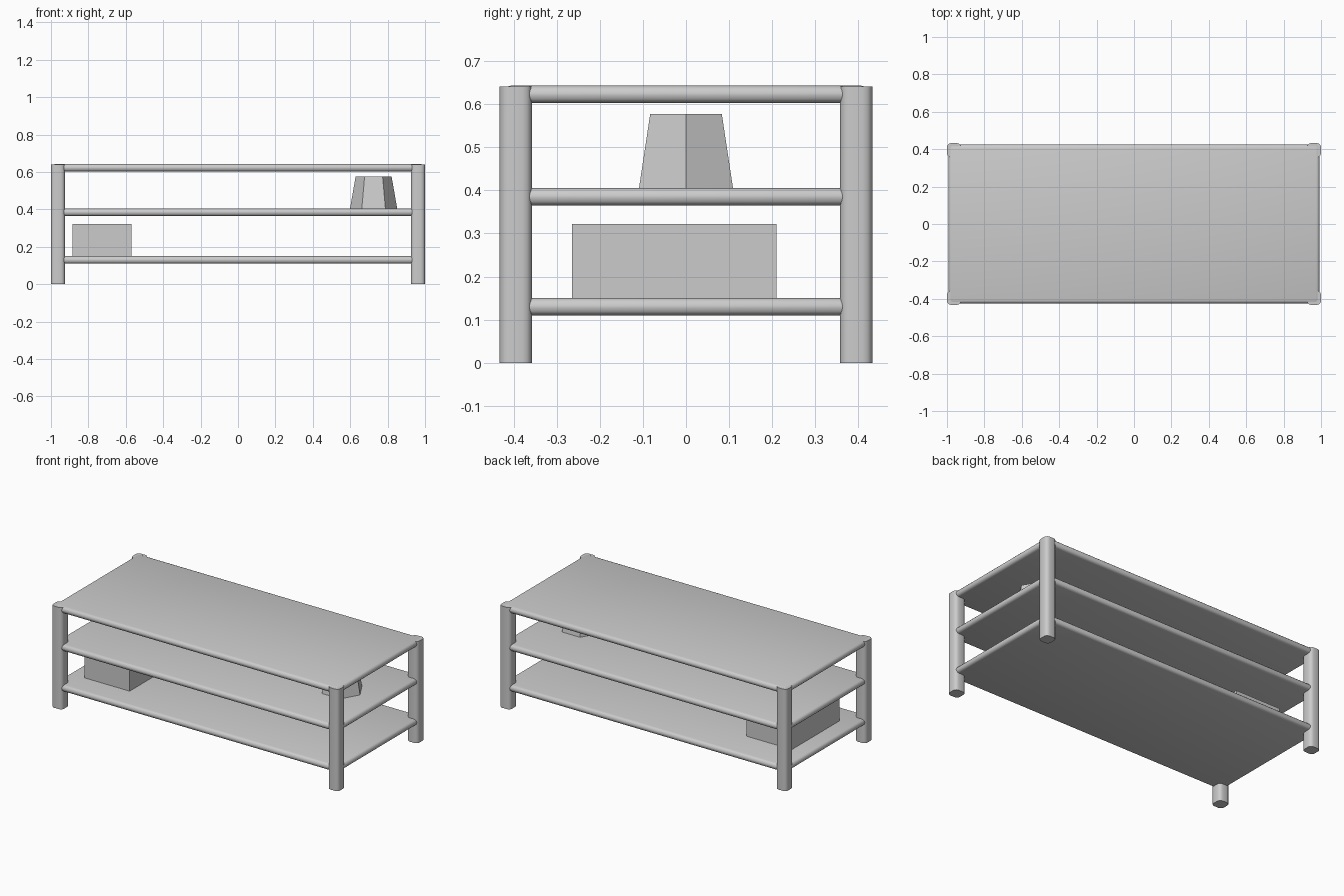
import bpy
import math

cube = bpy.data.objects.get("Cube")
if cube:
    bpy.data.objects.remove(cube, do_unlink=True)

grey = bpy.data.materials.new("plain_grey")
grey.use_nodes = True
grey.diffuse_color = (0.6, 0.6, 0.6, 1)
grey.node_tree.nodes["Principled BSDF"].inputs["Base Color"].default_value = (0.6, 0.6, 0.6, 1)


def box(name, low, high, bevel=0.0, segments=3, axes="xyz"):
    """Box between two corners, with optional rounding of edges along the given axes."""
    size = [b - a for a, b in zip(low, high)]
    bpy.ops.mesh.primitive_cube_add(size=1, location=[(a + b) / 2 for a, b in zip(low, high)])
    ob = bpy.context.object
    ob.name = name
    ob.scale = size
    bpy.ops.object.transform_apply(location=False, rotation=False, scale=True)
    ob.data.materials.append(grey)
    if bevel:
        weights = ob.data.attributes.new("bevel_weight_edge", "FLOAT", "EDGE")
        for edge in ob.data.edges:
            a, b = (ob.data.vertices[i].co for i in edge.vertices)
            along = max(range(3), key=lambda i: abs((a - b)[i]))
            weights.data[edge.index].value = 1.0 if "xyz"[along] in axes else 0.0
        mod = ob.modifiers.new("rounding", "BEVEL")
        mod.limit_method = "WEIGHT"
        mod.width = bevel
        mod.segments = segments
        bpy.ops.object.modifier_apply(modifier=mod.name)
        bpy.ops.object.shade_smooth_by_angle(angle=math.radians(40))
    return ob


# Corner legs with rounded upright edges
for side, sx in (("left", 1), ("right", -1)):
    for end, sy in (("front", -1), ("back", 1)):
        x, y = sx * 0.9625, sy * 0.395
        box(f"{end}_{side}_leg", (x - 0.0375, y - 0.0375, 0), (x + 0.0375, y + 0.0375, 0.641),
            bevel=0.022, axes="z")

# Three shelves with rounded rims
for name, bottom in (("lower_shelf", 0.11), ("middle_shelf", 0.365), ("table_top", 0.603)):
    box(name, (-0.992, -0.425, bottom), (0.992, 0.425, bottom + 0.04), bevel=0.018)

# Storage box on the lower shelf
box("storage_box", (-0.885, -0.265, 0.15), (-0.57, 0.21, 0.322))

# Six-sided tapered pot on the middle shelf
bpy.ops.mesh.primitive_cone_add(vertices=6, radius1=0.126, radius2=0.096, depth=0.172,
                                location=(0.725, 0, 0.491), rotation=(0, 0, math.radians(30)))
pot = bpy.context.object
pot.name = "tapered_pot"
pot.data.materials.append(grey)
